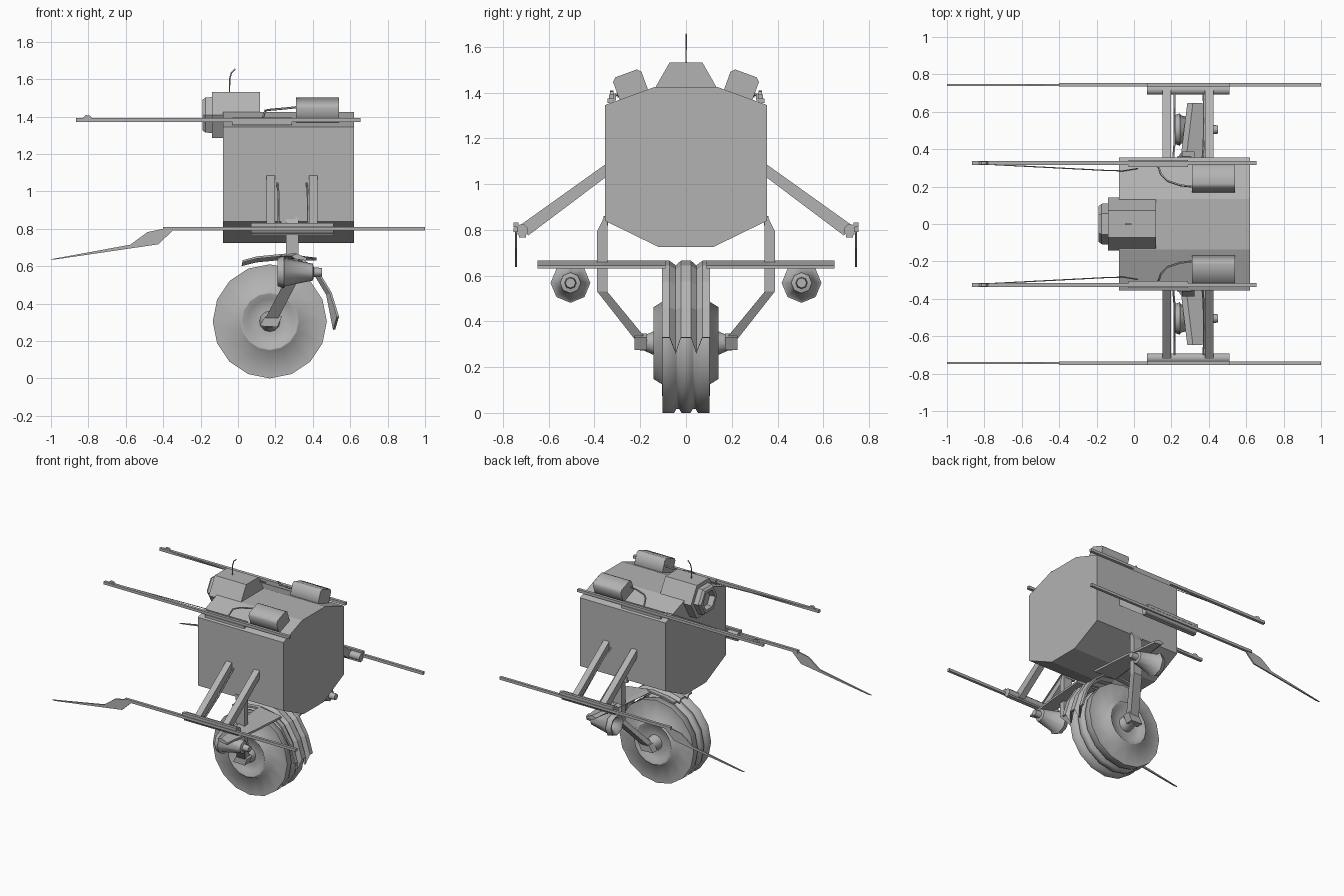
import bpy, bmesh
from math import sin, cos, pi, radians
from mathutils import Vector

if "Cube" in bpy.data.objects:
    bpy.data.objects.remove(bpy.data.objects["Cube"])

# One mid-grey paint for every part
grey = bpy.data.materials.new("mid_grey")
grey.diffuse_color = (0.45, 0.45, 0.45, 1)
grey.use_nodes = True
grey.node_tree.nodes["Principled BSDF"].inputs["Base Color"].default_value = grey.diffuse_color


def loft(name, rings, mirror=False, cap=True, smooth=None):
    """Join rings of equal length into a skin; optionally mirror across y = 0."""
    bm = bmesh.new()
    vr = [[bm.verts.new(p) for p in r] for r in rings]
    n = len(rings[0])
    for a, b in zip(vr, vr[1:]):
        for i in range(n):
            j = (i + 1) % n
            bm.faces.new((a[i], a[j], b[j], b[i]))
    if cap:
        bm.faces.new(vr[0])
        bm.faces.new(vr[-1])
    bmesh.ops.recalc_face_normals(bm, faces=bm.faces)
    me = bpy.data.meshes.new(name)
    bm.to_mesh(me)
    bm.free()
    me.materials.append(grey)
    if smooth:
        me.polygons.foreach_set("use_smooth", [True] * len(me.polygons))
        me.set_sharp_from_angle(angle=radians(smooth))
    ob = bpy.data.objects.new(name, me)
    bpy.context.collection.objects.link(ob)
    if mirror:
        m = ob.modifiers.new("mirror", 'MIRROR')
        m.use_axis = (False, True, False)
        m.use_mirror_merge = False
    return ob


def prism_x(name, prof, x0, x1, mirror=False, smooth=None):
    return loft(name, [[(x, y, z) for y, z in prof] for x in (x0, x1)], mirror, smooth=smooth)


def prism_y(name, prof, y0, y1, mirror=False):
    return loft(name, [[(x, y, z) for x, z in prof] for y in (y0, y1)], mirror)


def box(name, x, y, z, mirror=False):
    return prism_x(name, [(y[0], z[0]), (y[1], z[0]), (y[1], z[1]), (y[0], z[1])], *x, mirror)


def cable(name, pts, r, mirror=False, n=5):
    pts = [Vector(p) for p in pts]
    rings = []
    for i, p in enumerate(pts):
        d = pts[min(i + 1, len(pts) - 1)] - pts[max(i - 1, 0)]
        q = d.to_track_quat('Z', 'Y')
        rings.append([p + q @ Vector((r * cos(2 * pi * k / n), r * sin(2 * pi * k / n), 0)) for k in range(n)])
    return loft(name, rings, mirror, smooth=60)


def turned_x(name, prof, y, z, n, mirror=False, smooth=None, phase=0.0):
    return loft(name, [[(x, y + r * sin(2 * pi * k / n + phase), z + r * cos(2 * pi * k / n + phase))
                        for k in range(n)] for x, r in prof], mirror, smooth=smooth)


def turned_y(name, prof, x, z, n, mirror=False, smooth=None):
    return loft(name, [[(x + r * sin(2 * pi * k / n), y, z + r * cos(2 * pi * k / n))
                        for k in range(n)] for y, r in prof], mirror, smooth=smooth)


# Main body
half = [(0.12, 0.725), (0.355, 0.84), (0.355, 1.345), (0.135, 1.425)]
prism_x("body", half + [(-y, z) for y, z in reversed(half)], -0.08, 0.62)

# Sensor head with hollow hexagonal hood
hexa = [(0.072, 0.123), (0.142, 0), (0.072, -0.123), (-0.072, -0.123), (-0.142, 0), (-0.072, 0.123)]
loft("sensor_head", [[(x, y * s, 1.408 + z * s) for y, z in hexa] for x, s in
                     [(0.118, 1), (-0.14, 1), (-0.14, 0.78), (-0.175, 0.76), (-0.19, 0.66),
                      (-0.19, 0.5), (-0.15, 0.45)]])
cable("antenna", [(-0.045, 0, 1.52), (-0.045, 0, 1.6), (-0.035, 0, 1.635), (-0.015, 0, 1.655)], 0.004)

# Roof pods, tilted to the roof slope
w, h, c = 0.066, 0.056, 0.016
flat = [(-w, -h + c), (-w, h - c), (-w + c, h), (w - c, h), (w, h - c), (w, -h + c), (w - c, -h), (-w + c, -h)]
t = radians(-20)
prism_x("roof_pod", [(0.243 + a * cos(t) - b * sin(t), 1.431 + a * sin(t) + b * cos(t)) for a, b in flat],
        0.31, 0.54, True, 50)
cable("pod_cable", [(0.315, 0.20, 1.45), (0.25, 0.207, 1.443), (0.18, 0.23, 1.437), (0.145, 0.265, 1.432),
                    (0.13, 0.31, 1.385)], 0.006, True)

# Upper long rails with sights, brackets and lines
box("upper_rail", (-0.865, 0.655), (0.315, 0.337), (1.372, 1.392), True)
box("upper_rail_bracket", (-0.03, 0.29), (0.315, 0.343), (1.354, 1.373), True)
box("upper_rail_clip", (-0.03, 0.29), (0.305, 0.318), (1.365, 1.396), True)
prism_y("rail_sight", [(-0.83, 1.39), (-0.815, 1.408), (-0.79, 1.404), (-0.78, 1.39)], 0.317, 0.333, True)
cable("rail_line", [(-0.80, 0.32, 1.39), (-0.16, 0.287, 1.385), (-0.06, 0.284, 1.385), (0.02, 0.297, 1.38)],
      0.003, True, 4)

# Side arms carrying the lower rails
for nm, x in (("front_side_arm", 0.152), ("rear_side_arm", 0.38)):
    prism_x(nm, [(0.34, 1.095), (0.34, 1.038), (0.69, 0.775), (0.725, 0.82)], x, x + 0.046, True)
for nm, x in (("front_arm_cable", 0.21), ("rear_arm_cable", 0.367)):
    cable(nm, [(x, 0.35, 1.045), (x + 0.006, 0.42, 1.0), (x + 0.008, 0.55, 0.905), (x + 0.006, 0.70, 0.81)],
          0.006, True)

# Lower rails: sleeve, bar and flat blade
box("lower_rail", (-0.40, 1.0), (0.734, 0.754), (0.79, 0.81), True)
turned_x("lower_rail_sleeve", [(0.07, 0.028), (0.51, 0.028)], 0.717, 0.797, 8, True, 50, pi / 8)
box("sleeve_top_plate", (0.07, 0.51), (0.732, 0.753), (0.812, 0.832), True)
box("sleeve_bottom_plate", (0.07, 0.51), (0.70, 0.73), (0.766, 0.782), True)
prism_y("lower_rail_blade", [(-1.0, 0.637), (-0.575, 0.715), (-0.485, 0.782), (-0.35, 0.81), (-0.33, 0.80),
                             (-0.35, 0.79), (-0.425, 0.717), (-0.97, 0.637)], 0.738, 0.748, True)

# Wheel with grooved tread and raised rims
side = [(0.02, 0.305), (0.03, 0.288), (0.042, 0.288), (0.052, 0.305), (0.102, 0.305),
        (0.105, 0.18), (0.142, 0.157), (0.142, 0.148), (0.115, 0.12), (0.115, 0.06)]
turned_y("wheel", [(-y, r) for y, r in reversed(side)] + side, 0.17, 0.305, 16, smooth=65)
turned_y("wheel_hub", [(0.10, 0.058), (0.145, 0.05), (0.185, 0.032), (0.20, 0.032)], 0.17, 0.305, 12, True, 40)

# Fork legs and axle blocks
loft("fork_leg", [[(x - 0.034, y - d, z), (x + 0.034, y - d, z), (x + 0.034, y + d, z), (x - 0.034, y + d, z)]
                  for x, y, z, d in [(0.29, 0.35, 0.86, 0.006), (0.29, 0.366, 0.795, 0.022),
                                     (0.29, 0.366, 0.53, 0.022), (0.18, 0.197, 0.32, 0.026)]], True)
prism_y("axle_block", [(0.145, 0.33), (0.20, 0.348), (0.235, 0.33), (0.21, 0.275), (0.115, 0.28)],
        0.17, 0.225, True)
box("fork_mount", (0.23, 0.305), (0.34, 0.36), (0.82, 0.86), True)

# Ribbed mudguard: strip along a path, with a jagged tail
cols = [(0.105, 0), (0.072, 0), (0.045, 0.02), (0.022, 0)]
cols = [(-y, d) for y, d in cols] + [(y, d) for y, d in reversed(cols)]
path = [(0.025, 0.632, 0.2, 1), (0.10, 0.652, 0.1, 1), (0.23, 0.665, 0, 1), (0.34, 0.645, -0.5, -0.85),
        (0.43, 0.575, -0.7, -0.7), (0.50, 0.46, -0.9, -0.4), (0.54, 0.33, -1, -0.2)]
rings = []
for i, (x, z, nx, nz) in enumerate(path):
    if nz > 0:
        nx, nz = -nx, -nz
    tail = i == len(path) - 1
    row = [(x + nx * d, y, z + nz * d - (3.2 * d if tail else 0)) for y, d in cols]
    under = [(a + nx * 0.012, b, e + nz * 0.012) for a, b, e in reversed(row)]
    rings.append(row + under)
loft("mudguard", rings)

# Crossbar wings
loft("wing", [[(a, y, 0.655), (a + 0.03, y, 0.667), (b, y, 0.645), (b, y, 0.63), (a + 0.02, y, 0.638)]
              for y, a, b in [(0.09, 0.22, 0.42), (0.36, 0.25, 0.40), (0.648, 0.285, 0.365)]], True)

# Tapered thrusters under the wings
turned_x("thruster", [(0.27, 0.03), (0.215, 0.058), (0.21, 0.074), (0.245, 0.087), (0.252, 0.075), (0.40, 0.045),
                      (0.405, 0.026), (0.45, 0.022)], 0.505, 0.568, 8, True, 50)
